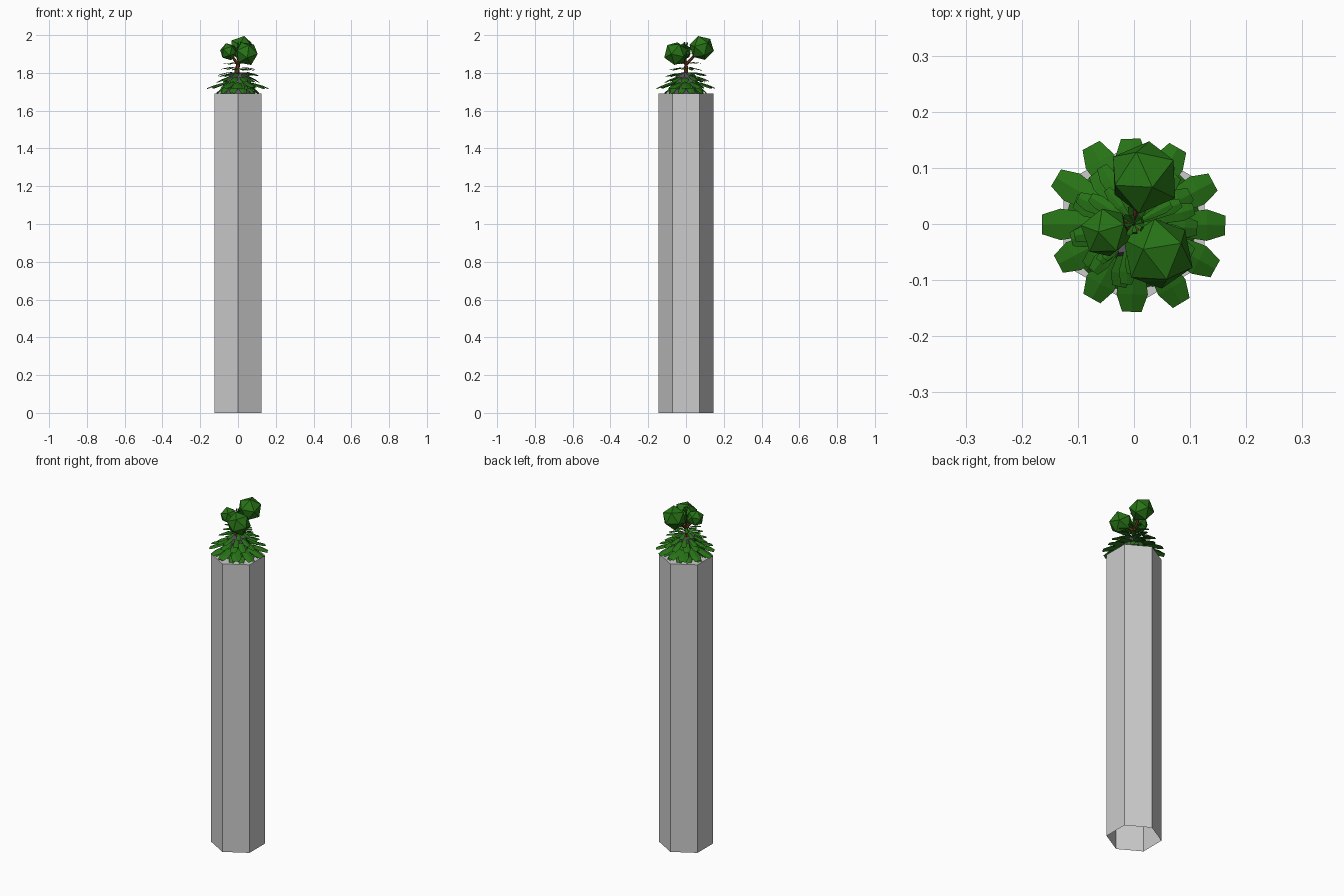
import bpy, bmesh, math, random
from mathutils import Vector, Matrix

if "Cube" in bpy.data.objects:
    bpy.data.objects.remove(bpy.data.objects["Cube"])

random.seed(4)


def material(name, rgb):
    m = bpy.data.materials.new(name)
    m.diffuse_color = (*rgb, 1)
    m.use_nodes = True
    m.node_tree.nodes["Principled BSDF"].inputs["Base Color"].default_value = m.diffuse_color
    return m


GREEN = material("leaf green", (0.02, 0.17, 0.008))
STONE = material("dark stone", (0.10, 0.09, 0.11))
BARK = material("bark", (0.16, 0.035, 0.015))


def finish(name, bm, mat=None):
    me = bpy.data.meshes.new(name)
    bm.to_mesh(me)
    bm.free()
    ob = bpy.data.objects.new(name, me)
    bpy.context.collection.objects.link(ob)
    if mat:
        me.materials.append(mat)
    return ob


def add_leaf(bm, angle, points):
    """Leaf strip; points are (radius, half width, z) from root to tip."""
    rot = Matrix.Rotation(angle, 4, 'Z')
    rows = []
    for r, w, z in points:
        # midrib sits slightly above the two edges
        rows.append([bm.verts.new(rot @ Vector((r, s * w, z - abs(s) * w * 0.25)))
                     for s in (-1, 0, 1)])
    for a, b in zip(rows, rows[1:]):
        for i in (0, 1):
            bm.faces.new((a[i], b[i], b[i + 1], a[i + 1]))


def add_limb(bm, a, b, r1, r2, sides=6):
    a, b = Vector(a), Vector(b)
    d = b - a
    mat = Matrix.Translation((a + b) / 2) @ d.to_track_quat('Z', 'Y').to_matrix().to_4x4()
    bmesh.ops.create_cone(bm, cap_ends=True, segments=sides, radius1=r1,
                          radius2=r2, depth=d.length, matrix=mat)


# hexagonal pillar, closed on top and open underneath
bm = bmesh.new()
R, TOP = 0.145, 1.69
low, high = [], []
for i in range(6):
    a = math.radians(90 + 60 * i)
    low.append(bm.verts.new((R * math.cos(a), R * math.sin(a), 0)))
    high.append(bm.verts.new((R * math.cos(a), R * math.sin(a), TOP)))
for i in range(6):
    j = (i + 1) % 6
    bm.faces.new((low[i], low[j], high[j], high[i]))
bm.faces.new(high)
finish("hexagonal_pillar", bm)

# dark boulder under the foliage
bm = bmesh.new()
bmesh.ops.create_cone(bm, cap_ends=True, segments=7, radius1=0.085, radius2=0.05,
                      depth=0.11, matrix=Matrix.Translation((0, 0, TOP + 0.055)))
for v in bm.verts:
    if v.co.z > TOP + 0.05:
        v.co += Vector([random.uniform(-0.008, 0.008) for _ in range(3)])
finish("boulder", bm, STONE)

# crown balls: centre and radius
BALLS = [((0.018, 0.083, 1.932), 0.067),
         ((0.043, -0.053, 1.902), 0.066),
         ((-0.050, -0.015, 1.912), 0.047)]

# trunk and forked branches
bm = bmesh.new()
fork = (0.0, 0.0, 1.845)
add_limb(bm, (-0.01, 0, 1.77), fork, 0.016, 0.010)
for c, r in BALLS:
    add_limb(bm, fork, c, 0.009, 0.005)
finish("tree_trunk", bm, BARK)

for i, (c, r) in enumerate(BALLS):
    bm = bmesh.new()
    turn = Matrix.Rotation(0.7 + 1.3 * i, 4, 'Z') @ Matrix.Rotation(0.35 + 0.4 * i, 4, 'X')
    bmesh.ops.create_icosphere(bm, subdivisions=1, radius=r,
                               matrix=Matrix.Translation(c) @ turn)
    finish(f"crown_ball_{i + 1}", bm, GREEN)

# foliage rings: count, root z, mid z, tip z, reach, half width
RINGS = [(12, 1.755, 1.735, 1.693, 0.115, 0.021),
         (12, 1.760, 1.750, 1.722, 0.158, 0.028),
         (11, 1.785, 1.780, 1.755, 0.118, 0.020),
         (10, 1.800, 1.800, 1.785, 0.112, 0.016),
         (9, 1.825, 1.828, 1.818, 0.088, 0.013),
         (7, 1.850, 1.855, 1.850, 0.078, 0.010)]
for k, (n, z0, z1, z2, reach, w) in enumerate(RINGS):
    bm = bmesh.new()
    for i in range(n):
        a = 2 * math.pi * i / n + (k != 1) * (0.26 + 0.4 * k) + random.uniform(-0.04, 0.04)
        q = reach * random.uniform(0.94, 1.05)
        dz = random.uniform(-0.004, 0.004) if k else 0
        add_leaf(bm, a, [(0.01, 0.25 * w, z0 + dz), (q * 0.5, 0.75 * w, z1 + dz),
                         (q * 0.8, w, (z1 + z2) / 2 + dz), (q, w * 0.62, z2 + dz)])
    finish(f"foliage_ring_{k + 1}", bm, GREEN)

# short hanging leaves covering the boulder foot
bm = bmesh.new()
for i in range(12):
    add_leaf(bm, 2 * math.pi * (i + 0.5) / 12,
             [(0.055, 0.008, 1.765), (0.08, 0.014, 1.735), (0.095, 0.009, 1.693)])
finish("hanging_leaves", bm, GREEN)

# upright tuft in the middle
bm = bmesh.new()
for i in range(9):
    lift = 0.03 * (i % 3)
    add_leaf(bm, 2.4 * i, [(0.003, 0.002, 1.875 + lift), (0.018, 0.005, 1.895 + lift),
                           (0.032 - lift * 0.3, 0.003, 1.905 + lift)])
add_limb(bm, (0, 0, 1.77), (0, 0, 1.975), 0.006, 0.001, 5)
finish("centre_tuft", bm, GREEN)
